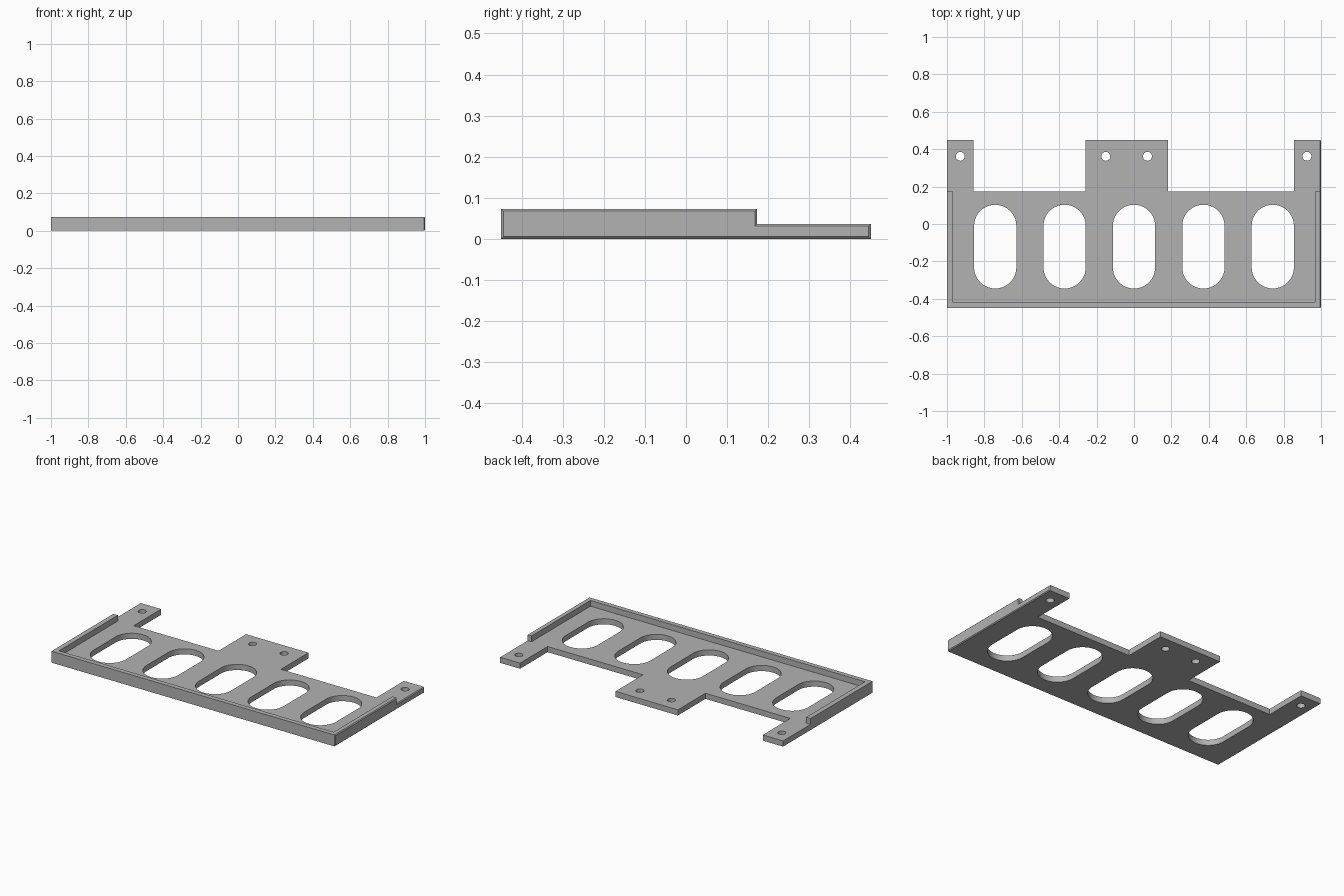
import bpy, bmesh, math

cube = bpy.data.objects.get("Cube")
if cube:
    bpy.data.objects.remove(cube, do_unlink=True)

PLATE, TOP = 0.036, 0.073      # floor thickness, rim height
FRONT, STEP, BACK = -0.45, 0.173, 0.45
CHAMFER = 0.005
SIDE = 1 - CHAMFER             # where the chamfered side face starts

grey = bpy.data.materials.new("plain grey")
grey.use_nodes = True
colour = (0.45, 0.45, 0.45, 1)
grey.diffuse_color = colour
grey.node_tree.nodes["Principled BSDF"].inputs["Base Color"].default_value = colour


def arc(x, y, r, start, end, steps):
    angles = [start + (end - start) * i / steps for i in range(steps + 1)]
    return [(x + r * math.cos(a), y + r * math.sin(a)) for a in angles]


def slot(x, y0, y1, r):
    return arc(x, y1 - r, r, 0, math.pi, 20) + arc(x, y0 + r, r, math.pi, 2 * math.pi, 20)


def extruded(name, loops, z0, z1):
    """Fill closed outlines (inner loops become holes) and give them thickness."""
    curve = bpy.data.curves.new(name, "CURVE")
    curve.dimensions = "2D"
    curve.fill_mode = "BOTH"
    curve.extrude = (z1 - z0) / 2
    for loop in loops:
        spline = curve.splines.new("POLY")
        spline.points.add(len(loop) - 1)
        for point, (x, y) in zip(spline.points, loop):
            point.co = (x, y, 0, 1)
        spline.use_cyclic_u = True
    curve.materials.append(grey)
    obj = bpy.data.objects.new(name, curve)
    obj.location.z = (z0 + z1) / 2
    bpy.context.collection.objects.link(obj)
    bpy.ops.object.select_all(action="DESELECT")
    obj.select_set(True)
    bpy.context.view_layer.objects.active = obj
    bpy.ops.object.convert(target="MESH")
    obj = bpy.context.view_layer.objects.active
    bm = bmesh.new()
    bm.from_mesh(obj.data)
    bmesh.ops.remove_doubles(bm, verts=bm.verts, dist=1e-5)
    bmesh.ops.recalc_face_normals(bm, faces=bm.faces)
    bm.to_mesh(obj.data)
    bm.free()
    bpy.ops.object.shade_smooth_by_angle(angle=math.radians(30))
    return obj


# Floor plate with three mounting tabs, five long slots and four screw holes
outline = [(-1, FRONT), (SIDE, FRONT), (SIDE, BACK), (0.855, BACK), (0.855, STEP),
           (0.182, STEP), (0.182, BACK), (-0.258, BACK), (-0.258, STEP),
           (-0.857, STEP), (-0.857, BACK), (-1, BACK)]
slots = [slot(0.371 * i, -0.345, 0.103, 0.113) for i in range(-2, 3)]
screws = [arc(x, 0.362, 0.024, 0, 2 * math.pi, 24)[:-1]
          for x in (-0.929, -0.151, 0.072, 0.925)]
extruded("base_plate", [outline] + slots + screws, 0, PLATE)

# Raised rim along the front and both sides
rim = [(-1, STEP), (-1, FRONT), (SIDE, FRONT), (SIDE, STEP),
       (0.968, STEP), (0.968, -0.42), (-0.968, -0.42), (-0.968, STEP)]
extruded("raised_rim", [rim], PLATE, TOP)

# Chamfered outer face on the left side
profile = [(FRONT, 0), (BACK, 0), (BACK, PLATE), (STEP, PLATE), (STEP, TOP), (FRONT, TOP)]
bm = bmesh.new()
face = bm.faces.new([bm.verts.new((SIDE, y, z)) for y, z in profile])
bm.normal_update()
bmesh.ops.inset_region(bm, faces=[face], thickness=CHAMFER, depth=CHAMFER,
                       use_boundary=True, use_even_offset=True)
mesh = bpy.data.meshes.new("left_side_face")
bm.to_mesh(mesh)
bm.free()
mesh.materials.append(grey)
bpy.context.collection.objects.link(bpy.data.objects.new("left_side_face", mesh))
